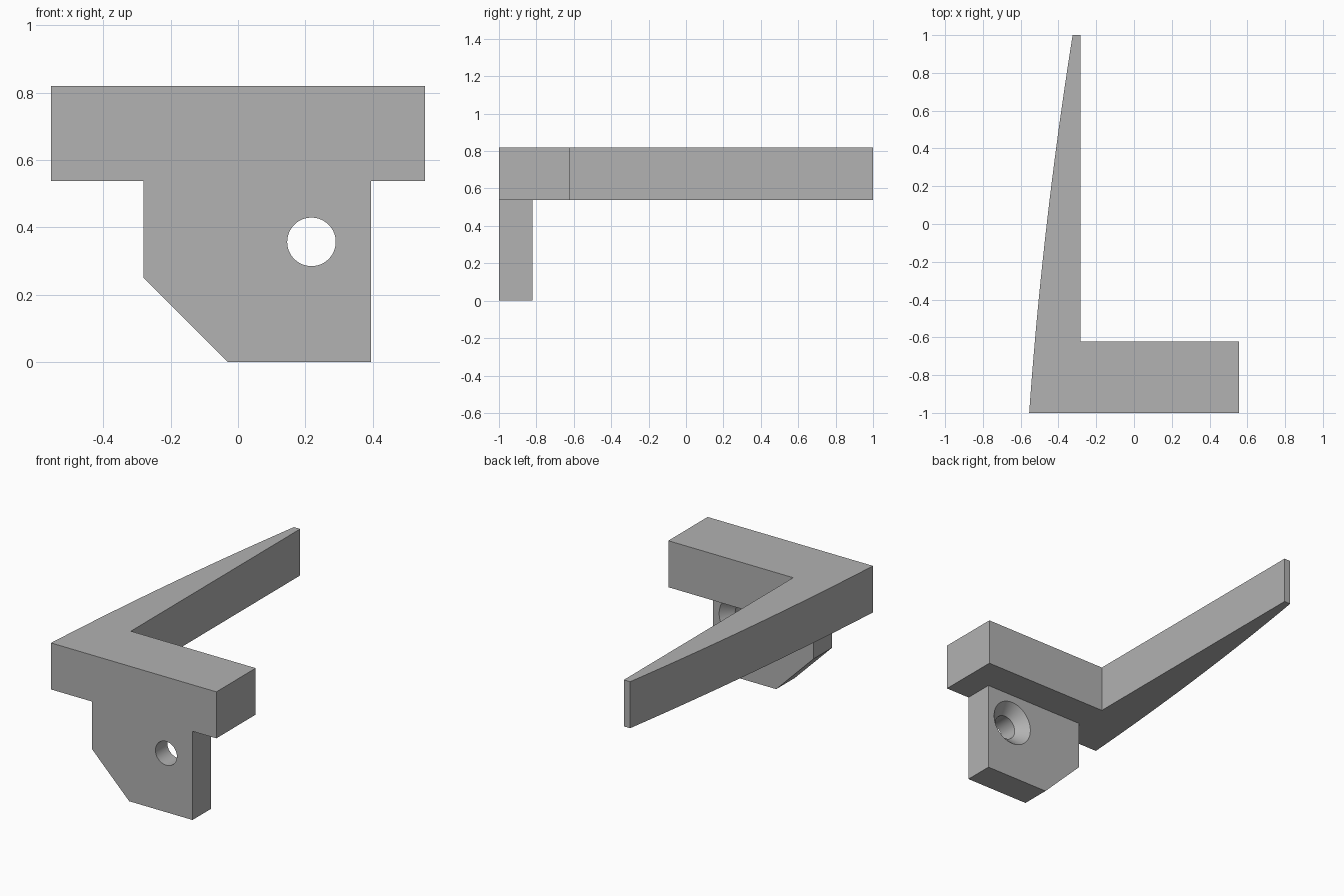
import bpy, bmesh, math
from mathutils import Matrix, Vector

if "Cube" in bpy.data.objects:
    bpy.data.objects.remove(bpy.data.objects["Cube"], do_unlink=True)

grey = bpy.data.materials.new("plain grey")
grey.use_nodes = True
colour = (0.445, 0.445, 0.445, 1)
grey.diffuse_color = colour
grey.node_tree.nodes["Principled BSDF"].inputs["Base Color"].default_value = colour


def make_object(name, bm):
    bmesh.ops.recalc_face_normals(bm, faces=bm.faces)
    mesh = bpy.data.meshes.new(name)
    bm.to_mesh(mesh)
    bm.free()
    mesh.materials.append(grey)
    obj = bpy.data.objects.new(name, mesh)
    bpy.context.collection.objects.link(obj)
    return obj


def extrude_profile(name, points, offset):
    """Solid made by sweeping a closed 3D outline along an offset."""
    bm = bmesh.new()
    face = bm.faces.new([bm.verts.new(p) for p in points])
    result = bmesh.ops.extrude_face_region(bm, geom=[face], use_keep_orig=True)
    moved = [g for g in result["geom"] if isinstance(g, bmesh.types.BMVert)]
    bmesh.ops.translate(bm, verts=moved, vec=Vector(offset))
    return make_object(name, bm)


def smooth(obj):
    bpy.ops.object.select_all(action="DESELECT")
    obj.select_set(True)
    bpy.context.view_layer.objects.active = obj
    bpy.ops.object.shade_smooth_by_angle(angle=math.radians(25))


# L-shaped bar with a long arm whose outer side bows gently to a thin tip
base_z, top_z = 0.538, 0.82
inner_x, end_x = -0.283, 0.555
outline = [(-end_x, -1), (end_x, -1), (end_x, -0.623), (inner_x, -0.623),
           (inner_x, 1), (-0.325, 1)]
steps = 20
for i in range(1, steps):
    t = i / steps
    x = -0.325 + (0.325 - end_x) * t - 0.022 * 4 * t * (1 - t)
    outline.append((x, 1 - 2 * t))
bar = extrude_profile("angled_bar", [(x, y, base_z) for x, y in outline],
                      (0, 0, top_z - base_z))
smooth(bar)

# Hanging plate with one chamfered corner
front_y, back_y = -1, -0.822
plate_outline = [(-0.28, base_z), (-0.28, 0.25), (-0.03, 0), (0.395, 0), (0.395, base_z)]
plate = extrude_profile("mounting_plate", [(x, front_y, z) for x, z in plate_outline],
                        (0, back_y - front_y, 0))

# Countersunk screw hole, wide at the back, cut by a stepped round solid
bm = bmesh.new()
hole, sink, depth, over = 0.072, 0.135, 0.064, 0.02
rings = [(front_y - over, hole), (back_y - depth, hole),
         (back_y, sink), (back_y + over, sink + over)]
sides = 64
loops = []
for y, r in rings:
    loops.append([bm.verts.new((0.218 + r * math.cos(math.tau * i / sides), y,
                                0.357 + r * math.sin(math.tau * i / sides)))
                  for i in range(sides)])
for a, b in zip(loops, loops[1:]):
    for i in range(sides):
        j = (i + 1) % sides
        bm.faces.new((a[i], a[j], b[j], b[i]))
bm.faces.new(loops[0])
bm.faces.new(loops[-1])
cutter = make_object("screw_hole_cutter", bm)
cutter.hide_render = True

cut = plate.modifiers.new("screw hole", "BOOLEAN")
cut.operation = "DIFFERENCE"
cut.solver = "EXACT"
cut.object = cutter
bpy.ops.object.select_all(action="DESELECT")
plate.select_set(True)
bpy.context.view_layer.objects.active = plate
bpy.ops.object.modifier_apply(modifier=cut.name)
bpy.data.objects.remove(cutter, do_unlink=True)
smooth(plate)
